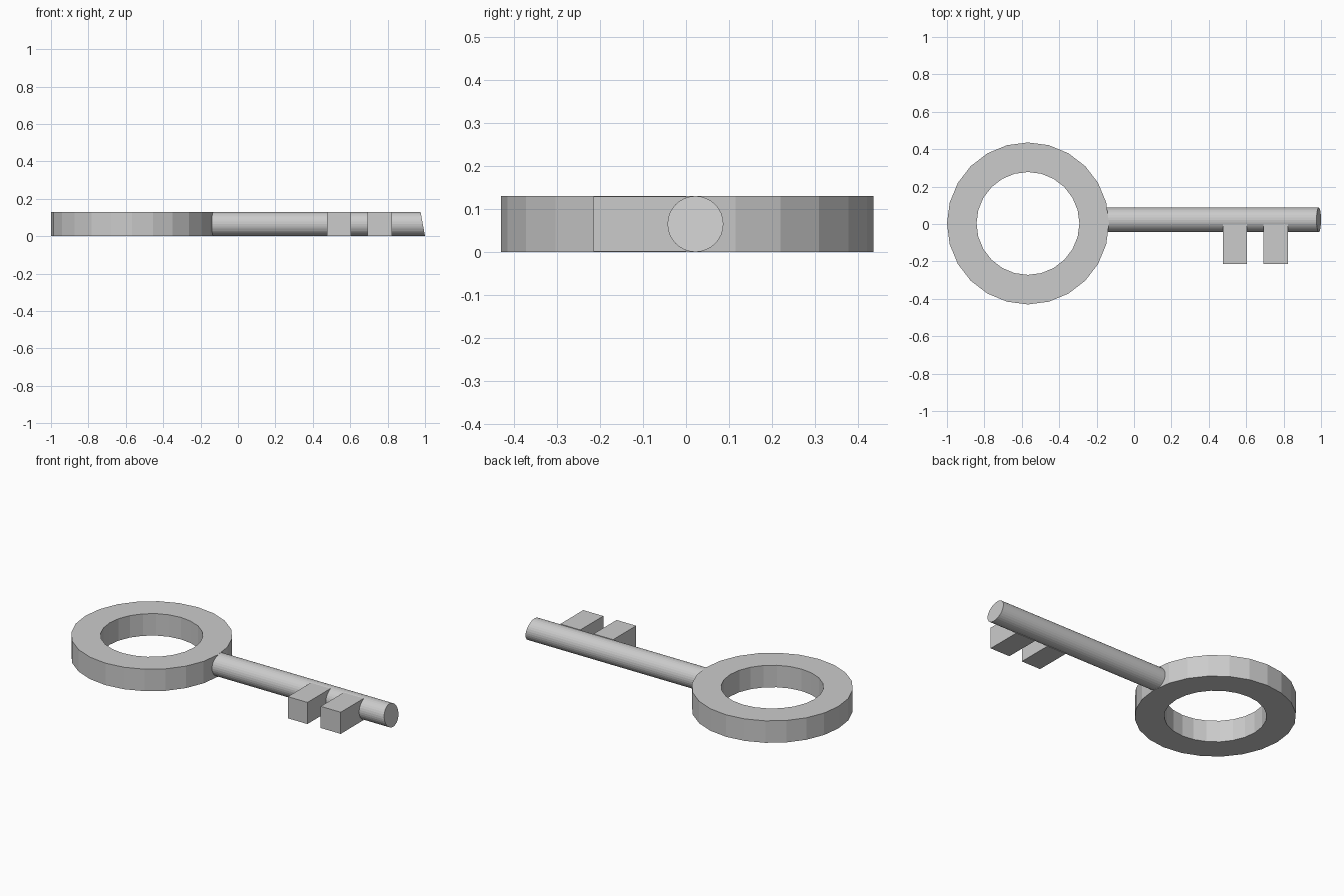
import bpy, bmesh
from math import cos, sin, tau

if "Cube" in bpy.data.objects:
    bpy.data.objects.remove(bpy.data.objects["Cube"])

HEIGHT = 0.13

metal = bpy.data.materials.new("grey metal")
metal.use_nodes = True
COLOR = (0.6, 0.6, 0.6, 1)
metal.diffuse_color = COLOR
metal.node_tree.nodes["Principled BSDF"].inputs["Base Color"].default_value = COLOR


def add_object(name, bm):
    bmesh.ops.recalc_face_normals(bm, faces=bm.faces)
    mesh = bpy.data.meshes.new(name)
    bm.to_mesh(mesh)
    bm.free()
    mesh.materials.append(metal)
    obj = bpy.data.objects.new(name, mesh)
    bpy.context.collection.objects.link(obj)
    return obj


def ring(name, center, outer, inner, sides):
    bm = bmesh.new()
    profile = [(outer, 0), (outer, HEIGHT), (inner, HEIGHT), (inner, 0)]
    loops = []
    for i in range(sides):
        a = tau * i / sides
        loops.append([bm.verts.new((center[0] + r * cos(a), center[1] + r * sin(a), z))
                      for r, z in profile])
    for i in range(sides):
        a, b = loops[i], loops[(i + 1) % sides]
        for j in range(4):
            k = (j + 1) % 4
            bm.faces.new((a[j], b[j], b[k], a[k]))
    return add_object(name, bm)


def shaft(name, start, end, y, radius, sides, slant):
    bm = bmesh.new()
    rims = []
    for x, lean in ((start, 0), (end, slant)):
        rims.append([bm.verts.new((x - lean * sin(tau * i / sides),
                                   y + radius * cos(tau * i / sides),
                                   HEIGHT / 2 + radius * sin(tau * i / sides)))
                     for i in range(sides)])
    a, b = rims
    for i in range(sides):
        k = (i + 1) % sides
        bm.faces.new((a[i], a[k], b[k], b[i]))
    bm.faces.new(a)
    bm.faces.new(b)
    return add_object(name, bm)


def block(name, low, high):
    bm = bmesh.new()
    bmesh.ops.create_cube(bm, size=1)
    for v in bm.verts:
        v.co = [lo + (c + 0.5) * (hi - lo) for c, lo, hi in zip(v.co, low, high)]
    return add_object(name, bm)


# Round handle
ring("handle_ring", (-0.567, 0.003), 0.433, 0.275, 24)

# Round rod with a slightly slanted tip
shaft("shaft", -0.2, 0.988, 0.022, 0.065, 32, 0.012)

# Two bits on the front side of the rod
for name, x0, x1 in (("inner_tooth", 0.477, 0.605), ("outer_tooth", 0.692, 0.823)):
    block(name, (x0, -0.215, 0.001), (x1, 0.0, HEIGHT - 0.001))
